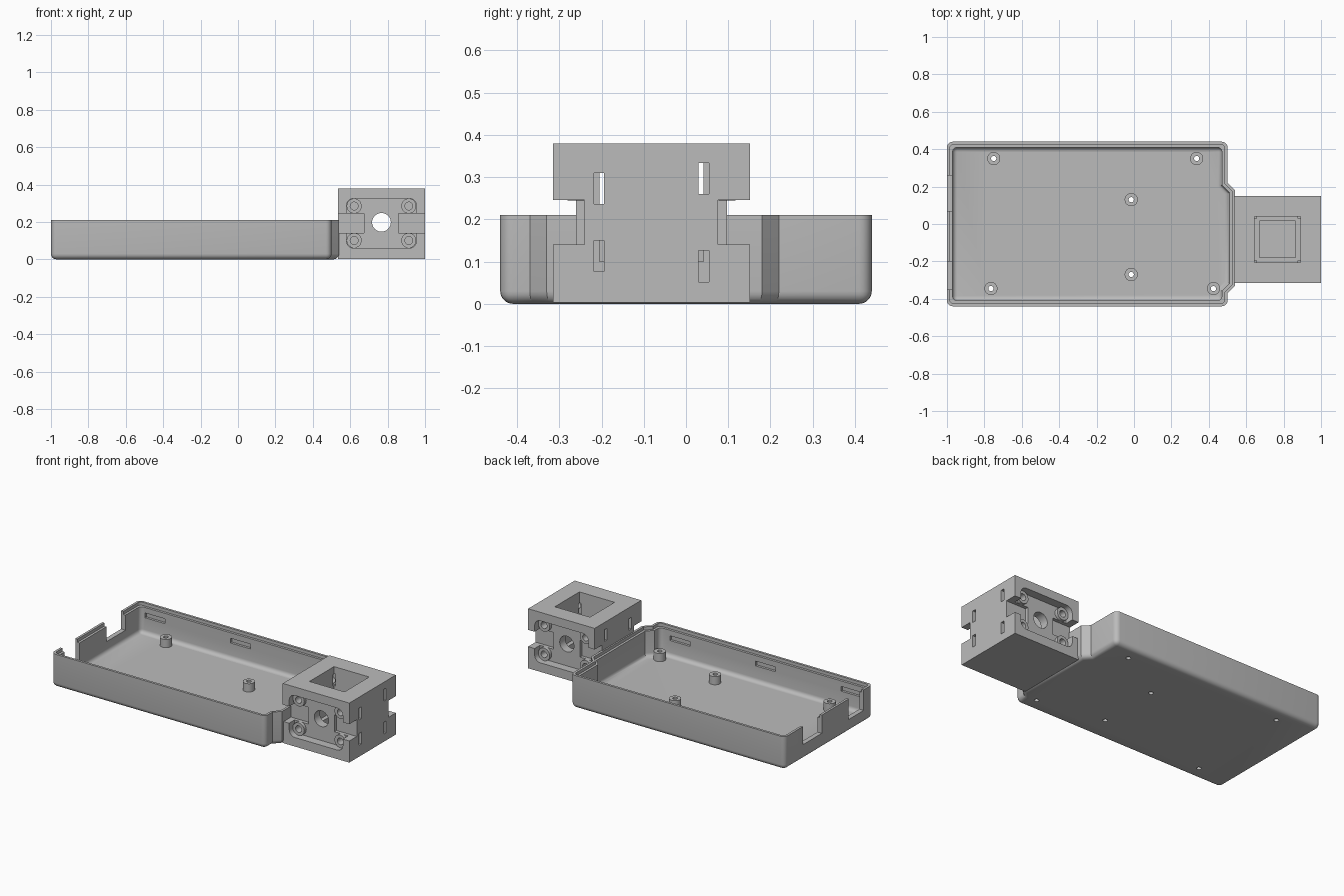
import bpy
import bmesh
import math
from mathutils import Matrix, Vector

if "Cube" in bpy.data.objects:
    bpy.data.objects.remove(bpy.data.objects["Cube"])

grey = bpy.data.materials.new("plain grey")
grey.use_nodes = True
colour = (0.5, 0.5, 0.5, 1)
grey.diffuse_color = colour
grey.node_tree.nodes["Principled BSDF"].inputs["Base Color"].default_value = colour


def finish(name, bm):
    bmesh.ops.recalc_face_normals(bm, faces=bm.faces)
    mesh = bpy.data.meshes.new(name)
    bm.to_mesh(mesh)
    bm.free()
    mesh.materials.append(grey)
    ob = bpy.data.objects.new(name, mesh)
    bpy.context.collection.objects.link(ob)
    return ob


def prism(name, outline, z0, z1, corner=0.0, bottom=0.0):
    """Extruded outline; square corners and the bottom edge can be rounded."""
    bm = bmesh.new()
    face = bm.faces.new([bm.verts.new((x, y, z0)) for x, y in outline])
    top = bmesh.ops.extrude_face_region(bm, geom=[face])["geom"]
    bmesh.ops.translate(bm, vec=(0, 0, z1 - z0),
                        verts=[v for v in top if isinstance(v, bmesh.types.BMVert)])
    bmesh.ops.recalc_face_normals(bm, faces=bm.faces)
    low, upright = [], []
    for e in bm.edges:
        a, b = e.verts
        if abs(a.co.z - b.co.z) > 1e-5:
            if e.calc_face_angle() > 1.2:
                upright.append(e)
        elif a.co.z < z0 + 1e-5:
            low.append(e)
    for radius, edges in ((corner, upright + (low if bottom else [])),):
        if radius:
            bmesh.ops.bevel(bm, geom=edges, offset=radius, segments=5,
                            profile=0.5, affect='EDGES', clamp_overlap=True)
    return finish(name, bm)


def box(name, x, y, z):
    return prism(name, [(x[0], y[0]), (x[1], y[0]), (x[1], y[1]), (x[0], y[1])], *z)


def cylinder(name, centre, radius, length, axis='Z', sides=32):
    bm = bmesh.new()
    turn = Matrix.Rotation(math.pi / 2, 4, 'X') if axis == 'Y' else Matrix()
    bmesh.ops.create_cone(bm, cap_ends=True, segments=sides, radius1=radius, radius2=radius,
                          depth=length, matrix=Matrix.Translation(centre) @ turn)
    return finish(name, bm)


def inset(outline, d):
    """Outline moved inwards by d (counter-clockwise points)."""
    pts = [Vector(p) for p in outline]
    result = []
    for i, p in enumerate(pts):
        u = (p - pts[i - 1]).normalized()
        w = (pts[(i + 1) % len(pts)] - p).normalized()
        n1, n2 = Vector((-u.y, u.x)), Vector((-w.y, w.x))
        result.append(tuple(p + (n1 + n2) * d / (1 + n1.dot(n2))))
    return result


def combine(target, tool, operation='DIFFERENCE'):
    mod = target.modifiers.new("cut", 'BOOLEAN')
    mod.operation = operation
    mod.solver = 'EXACT'
    mod.object = tool
    bpy.context.view_layer.objects.active = target
    bpy.ops.object.modifier_apply(modifier=mod.name)
    bpy.data.objects.remove(tool)


# Tray shell with a shallow bump on the block side
outline = [(-1, -.44), (.5, -.44), (.5, -.37), (.54, -.33),
           (.54, .18), (.5, .22), (.5, .44), (-1, .44)]
tray = prism("tray", outline, 0, .21, .03, .03)
combine(tray, prism("cavity", inset(outline, .03), .025, .3, .025, .025))
combine(tray, prism("rim_step", inset(outline, .015), .19, .3, .02))

# Connector openings in the end wall
combine(tray, box("wide_opening", (-1.1, -.965), (.07, .26), (.095, .3)))
combine(tray, box("deep_opening", (-1.1, -.965), (-.35, -.2), (.08, .3)))

# Blind latch slots inside both long walls
for side in (-1, 1):
    for x in (-.87, -.27, .33):
        ys = sorted((side * .39, side * .425))
        combine(tray, box("latch_slot", (x - .07, x + .07), ys, (.125, .155)))

# Screw posts with holes through the floor
for x, y in ((-.75, .35), (.335, .35), (-.015, .13), (-.015, -.27), (-.765, -.345), (.425, -.345)):
    combine(tray, cylinder("post", (x, y, .046), .035, .062), 'UNION')
    combine(tray, cylinder("post_hole", (x, y, .05), .014, .2, sides=20))

# Mounting block with a stepped square well
mid_x, mid_y, mid_z = .767, -.082, .193
half = .233
block = box("mounting_block", (mid_x - half, 1), (mid_y - half, mid_y + half), (.003, .38))
for r, z in ((.123, .10), (.097, .05)):
    combine(block, box("well", (mid_x - r, mid_x + r), (mid_y - r, mid_y + r), (z, .5)))

# Front and back faces: rounded recess, side channels, screw bosses
for side in (-1, 1):
    face_y = mid_y + side * half
    floor_y = face_y - side * .054
    w, h = .188, .133
    recess = prism("recess", [(-w, -h), (w, -h), (w, h), (-w, h)], -.054, .054, .04)
    recess.data.transform(Matrix.Translation((mid_x, face_y, mid_z))
                          @ Matrix.Rotation(math.pi / 2, 4, 'X'))
    combine(block, recess)
    for end in (-1, 1):
        xs = sorted((mid_x + end * .092, mid_x + end * .3))
        ys = sorted((face_y + side * .05, face_y - side * .075))
        combine(block, box("side_channel", xs, ys, (.14, .246)))
        for up in (-1, 1):
            x, z = mid_x + end * .146, mid_z + up * .092
            combine(block, cylinder("boss", (x, floor_y, z), .04, .04, 'Y'), 'UNION')
            combine(block, cylinder("screw_hole", (x, floor_y, z), .021, .14, 'Y', 24))
            # Nut slot opening on the side face
            xs = sorted((x - end * .035, mid_x + end * .3))
            slot_y = mid_y + side * .124
            shift = .012 * side
            combine(block, box("nut_slot", xs, (slot_y - .012, slot_y + .012),
                               (z + shift * up - .037, z + shift * up + .037)))

# Round passage from front to back
combine(block, cylinder("passage", (mid_x, mid_y, .198), .05, .8, 'Y', 40))

# Smooth the rounded edges, keep the rest sharp
for ob in (tray, block):
    bpy.ops.object.select_all(action='DESELECT')
    ob.select_set(True)
    bpy.context.view_layer.objects.active = ob
    bpy.ops.object.shade_smooth_by_angle(angle=math.radians(30))
